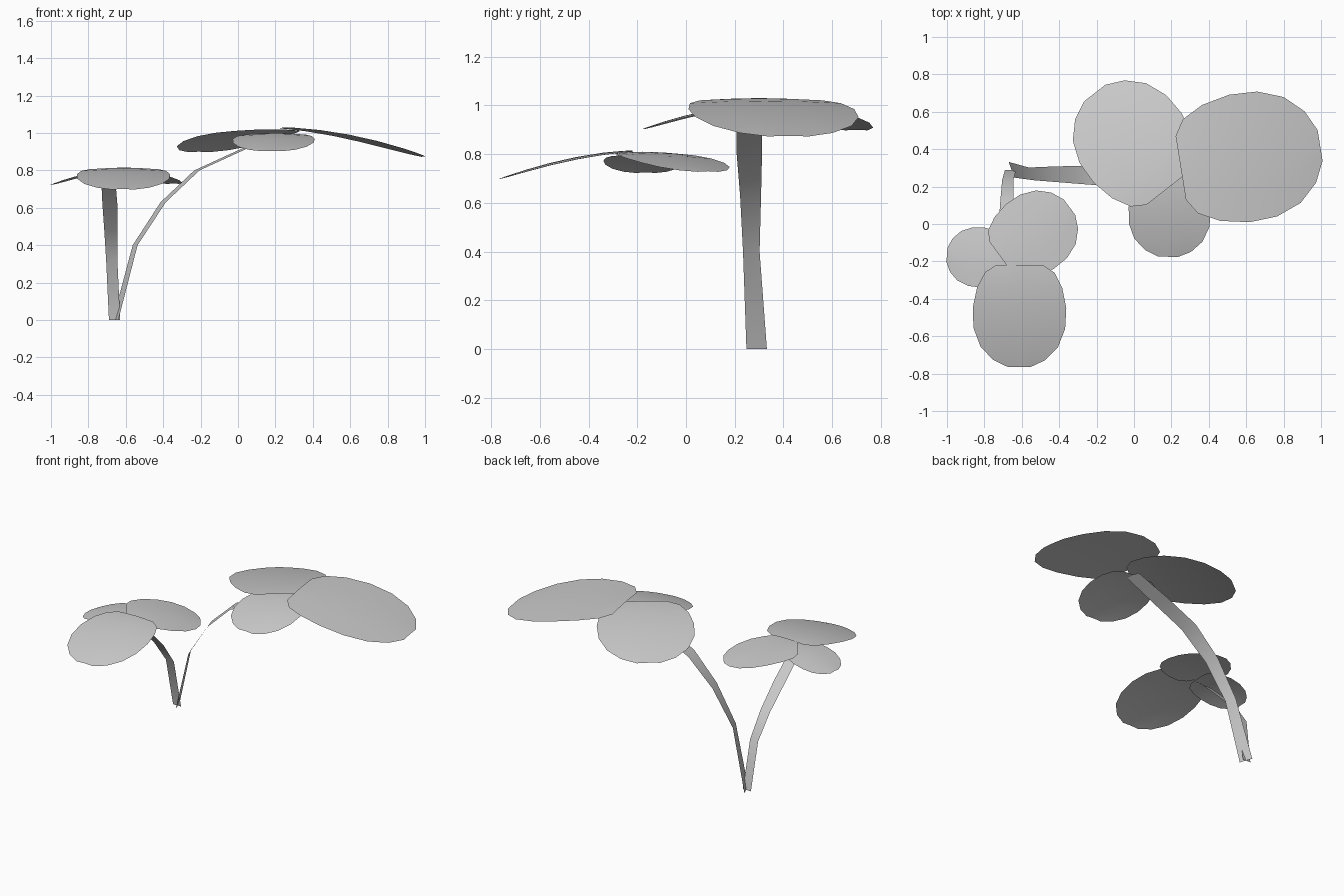
import bpy
from mathutils import Vector

if "Cube" in bpy.data.objects:
    bpy.data.objects.remove(bpy.data.objects["Cube"])


def sheet(name, rows):
    """Smooth single-layer sheet from equal-length rows of points."""
    n = len(rows[0])
    verts = [p for row in rows for p in row]
    faces = [(i * n + j, i * n + j + 1, (i + 1) * n + j + 1, (i + 1) * n + j)
             for i in range(len(rows) - 1) for j in range(n - 1)]
    mesh = bpy.data.meshes.new(name)
    mesh.from_pydata(verts, [], faces)
    mesh.update()
    for poly in mesh.polygons:
        poly.use_smooth = True
    obj = bpy.data.objects.new(name, mesh)
    bpy.context.collection.objects.link(obj)
    return obj


# Leaf outline: position along the leaf, relative half width
OUTLINE = [(0, .50), (.07, .74), (.22, .91), (.42, 1), (.62, .98),
           (.80, .83), (.93, .56), (1, .24)]


def leaf(name, base, tip, half, z_base, z_tip):
    base, tip = Vector(base), Vector(tip)
    axis = (tip - base).normalized()
    side = Vector((axis.y, -axis.x))
    rows = []
    for t, w in OUTLINE:
        row = []
        for u in (1, .5, 0, -.5, -1):
            p = base.lerp(tip, t) + side * (half * w * u)
            z = z_base + (z_tip - z_base) * t ** 1.7 - .01 * u * u * w
            row.append((p.x, p.y, z))
        rows.append(row)
    sheet(name, rows)


def stem(name, path):
    """Flat ribbon: each entry is centre x, y, z and half-width offset x, y."""
    sheet(name, [[(x - dx, y - dy, z), (x + dx, y + dy, z)]
                 for x, y, z, dx, dy in path])


# Stems
stem("tall_stem", [(-.655, .29, 0, -.015, .042), (-.55, .268, .40, -.013, .034),
                   (-.40, .265, .63, -.014, .043), (-.22, .26, .80, -.014, .052),
                   (.02, .26, .91, -.014, .052), (.23, .26, 1.0, -.012, .045)])
stem("short_stem", [(-.66, .29, 0, -.03, 0), (-.675, .235, .32, -.03, 0),
                    (-.68, .12, .48, -.035, 0), (-.685, -.02, .62, -.04, 0),
                    (-.692, -.13, .725, -.038, 0), (-.68, -.22, .795, -.035, 0)])

# Leaves on the tall stem
leaf("tall_back_leaf", (.185, .195), (-.21, .70), .30, 1.02, .90)
leaf("tall_right_leaf", (.25, .30), (.995, .42), .345, 1.03, .875)
leaf("tall_front_leaf", (.20, .27), (.18, -.175), .22, 1.0, .905)

# Leaves on the short stem
leaf("short_front_leaf", (-.61, -.22), (-.615, -.765), .25, .815, .70)
leaf("short_back_leaf", (-.71, -.18), (-.345, .09), .215, .81, .73)
leaf("short_left_leaf", (-.67, -.19), (-1.0, -.165), .16, .80, .725)
